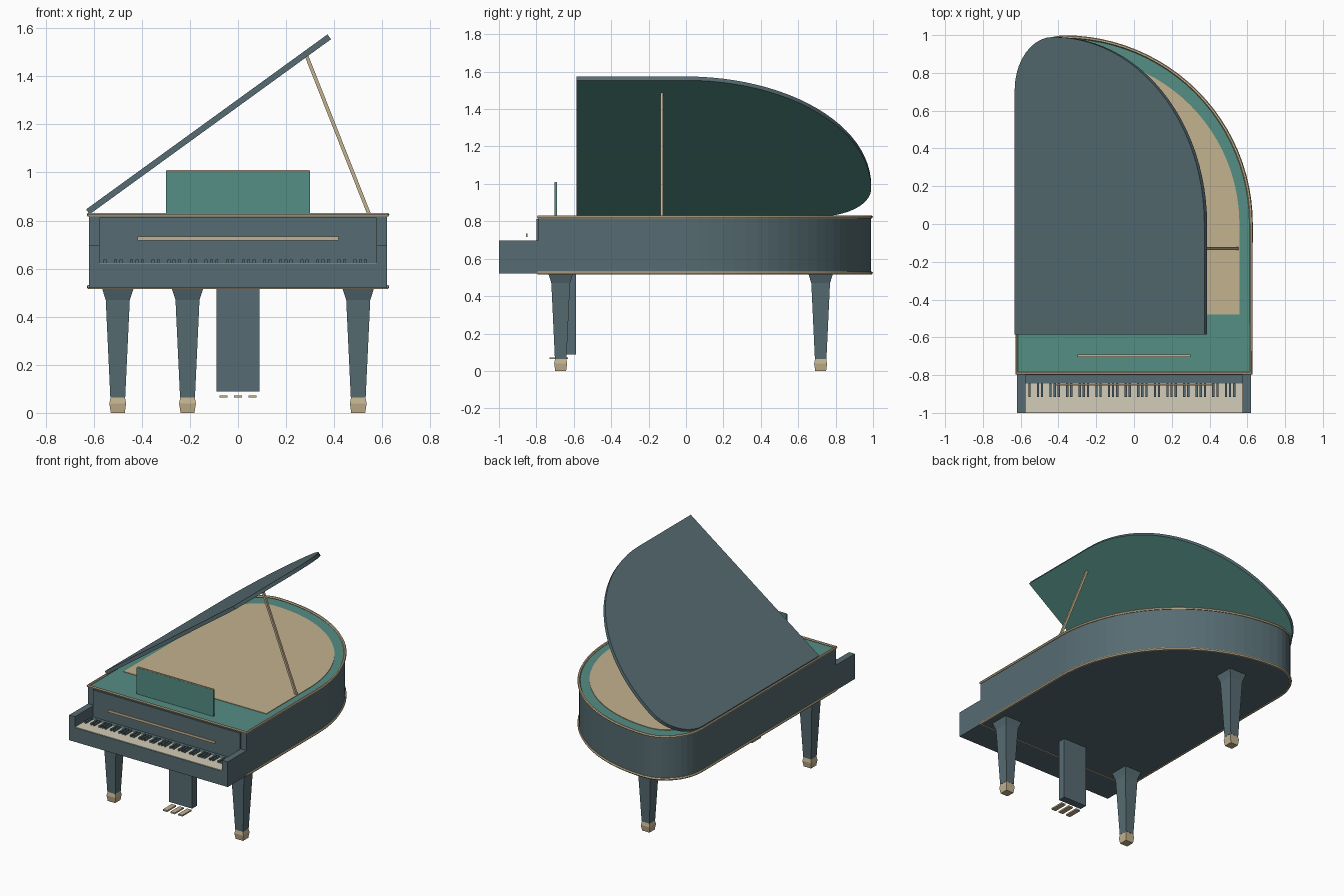
import bpy, bmesh
from math import sin, cos, pi, atan2
from mathutils import Vector, Matrix

cube = bpy.data.objects.get("Cube")
if cube:
    bpy.data.objects.remove(cube, do_unlink=True)


def material(name, hexcode):
    rgb = [int(hexcode[i:i + 2], 16) / 255 for i in (0, 2, 4)]
    col = [c / 12.92 if c < 0.04 else ((c + 0.055) / 1.055) ** 2.4 for c in rgb] + [1]
    m = bpy.data.materials.new(name)
    m.use_nodes = True
    m.diffuse_color = col
    m.node_tree.nodes["Principled BSDF"].inputs["Base Color"].default_value = col
    return m


SLATE = material("slate lacquer", "566C72")
TEAL = material("teal", "548E85")
TAN = material("pale brass", "C4B28F")
CREAM = material("key cream", "D4CCB8")


def finish(name, bm, *mats):
    me = bpy.data.meshes.new(name)
    bmesh.ops.recalc_face_normals(bm, faces=bm.faces)
    bm.to_mesh(me)
    bm.free()
    for m in mats:
        me.materials.append(m)
    ob = bpy.data.objects.new(name, me)
    bpy.context.collection.objects.link(ob)
    return ob


def add_box(bm, x0, x1, y0, y1, z0, z1):
    size = Matrix.Diagonal((x1 - x0, y1 - y0, z1 - z0, 1))
    mid = Matrix.Translation(((x0 + x1) / 2, (y0 + y1) / 2, (z0 + z1) / 2))
    bmesh.ops.create_cube(bm, size=1, matrix=mid @ size)


def box(name, mat, *dims):
    bm = bmesh.new()
    add_box(bm, *dims)
    return finish(name, bm, mat)


def outline(front):
    """Plan of the case: straight sides, a wide right curve and a tight tail."""
    pts = [(-0.62, front), (0.62, front)]
    n = 24
    pts += [(-0.37 + 0.99 * cos(a), 0.99 * sin(a))
            for a in (i * pi / 2 / n for i in range(n + 1))]
    n = 10
    pts += [(-0.37 + 0.25 * cos(a), 0.71 + 0.28 * sin(a))
            for a in (pi / 2 + i * pi / 2 / n for i in range(1, n + 1))]
    return pts


def slab(name, pts, z0, z1, *mats):
    bm = bmesh.new()
    base = bm.faces.new([bm.verts.new((x, y, z0)) for x, y in pts])
    ext = bmesh.ops.extrude_face_region(bm, geom=[base])["geom"]
    bmesh.ops.translate(bm, vec=(0, 0, z1 - z0),
                        verts=[v for v in ext if isinstance(v, bmesh.types.BMVert)])
    if not any(f.normal.z < -0.9 for f in bm.faces) or len(bm.faces) < len(pts) + 2:
        if not base.is_valid:
            bm.faces.new([v for v in bm.verts if v.co.z == z0])
    return finish(name, bm, *mats)


def paint_faces(ob, test, index):
    for p in ob.data.polygons:
        if test(p.normal):
            p.material_index = index


def tube(name, pts, z, radius, mat):
    cu = bpy.data.curves.new(name, "CURVE")
    cu.dimensions = "3D"
    cu.bevel_depth = radius
    cu.bevel_resolution = 1
    sp = cu.splines.new("POLY")
    sp.points.add(len(pts) - 1)
    for p, (x, y) in zip(sp.points, pts):
        p.co = (x, y, z, 1)
    sp.use_cyclic_u = True
    cu.materials.append(mat)
    ob = bpy.data.objects.new(name, cu)
    bpy.context.collection.objects.link(ob)
    bpy.ops.object.select_all(action="DESELECT")
    ob.select_set(True)
    bpy.context.view_layer.objects.active = ob
    bpy.ops.object.convert(target="MESH")
    for p in ob.data.polygons:
        p.use_smooth = False


def square_loft(name, mat, x, y, profile):
    """Square post from (half width, height) rings."""
    bm = bmesh.new()
    rings = [[bm.verts.new((x + sx * w, y + sy * w, z))
              for sx, sy in ((-1, -1), (1, -1), (1, 1), (-1, 1))] for w, z in profile]
    for a, b in zip(rings, rings[1:]):
        for i in range(4):
            j = (i + 1) % 4
            bm.faces.new((a[i], a[j], b[j], b[i]))
    bm.faces.new(rings[0])
    bm.faces.new(rings[-1])
    finish(name, bm, mat)


# Case with teal deck, sound board and brass mouldings
case_plan = outline(-0.79)
case = slab("case", case_plan, 0.52, 0.82, SLATE, TEAL)
paint_faces(case, lambda n: n.z > 0.9, 1)
inner = [(x * 0.9, max(y * 0.9, -0.48)) for x, y in case_plan]
slab("sound_board", inner, 0.818, 0.824, TAN)
tube("top_moulding", case_plan, 0.824, 0.009, TAN)
tube("bottom_moulding", case_plan, 0.524, 0.009, TAN)

# Raised lid, hinged along the left side, teal underneath
hinge = Vector((-0.617, 0, 0.826))
lid = slab("lid", [(x + 0.62, y) for x, y in outline(-0.585)], 0, 0.025, SLATE, TEAL)
paint_faces(lid, lambda n: n.z < -0.9, 1)
lid.data.transform(Matrix.Translation(hinge) @ Matrix.Rotation(-atan2(0.725, 1), 4, "Y"))

# Lid prop
foot, head = Vector((0.547, -0.13, 0.822)), Vector((0.285, -0.13, 1.485))
bm = bmesh.new()
turn = (head - foot).to_track_quat("Z", "Y").to_matrix().to_4x4()
bmesh.ops.create_cube(bm, size=1, matrix=Matrix.Translation((foot + head) / 2) @ turn
                      @ Matrix.Diagonal((0.015, 0.015, (head - foot).length, 1)))
finish("lid_prop", bm, TAN)

# Music desk
box("music_desk", TEAL, -0.3, 0.3, -0.704, -0.69, 0.815, 1.006)
box("music_desk_cap", TAN, -0.297, 0.297, -0.703, -0.691, 1.006, 1.01)

# Key bed, cheeks and front panel
box("key_bed", SLATE, -0.62, 0.62, -1.0, -0.785, 0.52, 0.62)
for side, s in (("left", 1), ("right", -1)):
    xs = sorted((s * 0.575, s * 0.62))
    box(side + "_cheek", SLATE, *xs, -1.0, -0.785, 0.62, 0.698)
box("front_panel", SLATE, -0.575, 0.575, -0.8, -0.785, 0.62, 0.812)
box("panel_strip", TAN, -0.418, 0.418, -0.856, -0.848, 0.717, 0.734)

# Keys
box("white_keys", CREAM, -0.575, 0.575, -0.997, -0.845, 0.615, 0.624)
bm = bmesh.new()
pitch = 1.15 / 52
for i in range(51):
    if i % 7 in (0, 2, 3, 5, 6):
        x = -0.575 + (i + 1) * pitch
        add_box(bm, x - 0.006, x + 0.006, -0.915, -0.845, 0.62, 0.637)
finish("black_keys", bm, SLATE)

# Legs and brass feet
for name, x, y in (("front_left", 0.5, -0.67), ("front_right", -0.5, -0.67),
                   ("tail", -0.21, 0.72)):
    square_loft(name + "_leg", SLATE, x, y,
                [(0.031, 0.065), (0.05, 0.47), (0.067, 0.522)])
    square_loft(name + "_foot", TAN, x, y,
                [(0.029, 0), (0.035, 0.04), (0.029, 0.068)])

# Pedal box and pedals
box("pedal_box", SLATE, -0.09, 0.09, -0.64, -0.588, 0.088, 0.522)
for name, x in (("left", 0.06), ("middle", 0), ("right", -0.06)):
    box(name + "_pedal", TAN, x - 0.017, x + 0.017, -0.73, -0.63, 0.063, 0.073)
